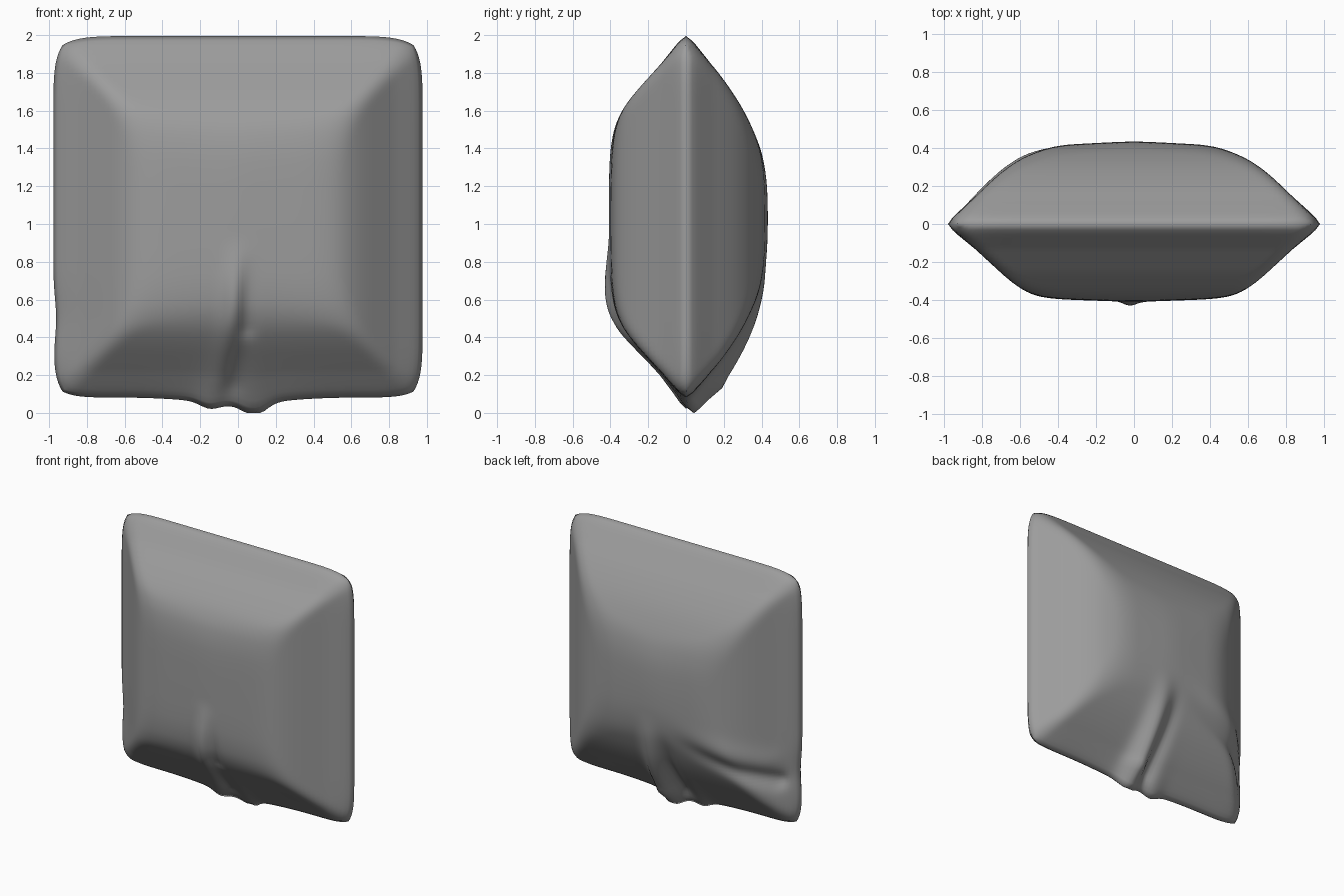
import bpy, bmesh
from math import exp, hypot

if "Cube" in bpy.data.objects:
    bpy.data.objects.remove(bpy.data.objects["Cube"])

N = 80  # grid cells across each cushion panel

# puff depth against distance in from the seam
FRONT_X = [(0, 0), (0.36, 0.325), (0.42, 0.362), (0.5, 0.388), (0.6, 0.402), (1, 0.425)]
FRONT_Z = [(0, 0), (0.35, 0.305), (0.44, 0.36), (0.6, 0.407), (0.75, 0.422), (1, 0.425)]
BACK_X = [(0, 0), (0.235, 0.23), (0.335, 0.312), (0.42, 0.36), (0.59, 0.418), (1, 0.452)]
BACK_Z = [(0, 0), (0.2, 0.175), (0.4, 0.305), (0.6, 0.392), (0.8, 0.44), (1, 0.45)]


def bell(d, w):
    return exp(-(d / w) ** 2)


def smooth_min(a, b, k=0.06):
    h = max(k - abs(a - b), 0) / k
    return min(a, b) - h * h * k / 4


def lookup(table, s):
    if s < 0:
        return -lookup(table, -s)
    s = s if s <= 1 else 2 - s
    for (a, p), (b, q) in zip(table, table[1:]):
        if s <= b:
            return p + (q - p) * (s - a) / (b - a)
    return table[-1][1]


def dome(table, c):
    # profile softened by averaging neighbouring samples
    return sum(lookup(table, 1 - abs(c) + 0.02 * k) for k in range(-4, 5)) / 9


def fold(x, z, path, width):
    # soft ridge along a segment, tapering at its far end
    (ax, az), (bx, bz) = path
    dx, dz = bx - ax, bz - az
    t = max(0, min(1, ((x - ax) * dx + (z - az) * dz) / (dx * dx + dz * dz)))
    return bell(hypot(x - ax - t * dx, z - az - t * dz), width) * (1 - t * t) ** 2


def point(u, v, side):
    # nearly square outline with clipped round corners
    x = 0.978 * u * (1 - 0.05 * abs(v) ** 12)
    z = 1.03 + 0.965 * v * (1 - 0.05 * abs(u) ** 12)
    edge = min(1 - abs(u), 1 - abs(v))
    if side < 0:
        d = smooth_min(dome(FRONT_X, u), dome(FRONT_Z, v))
    else:
        d = smooth_min(dome(BACK_X, u), dome(BACK_Z, v))
    pin = min(1, edge / 0.1)
    # gathered folds at the lower middle
    if side < 0:
        r = 0.04 * max(fold(x, z, ((-0.02, 0.55), (0.0, 0.95)), 0.06),
                       bell(z - 0.55, 0.5) * fold(x, z, ((-0.02, 0.55), (-0.16, -0.3)), 0.06))
        r -= 0.025 * fold(x, z, ((0.045, 0.45), (0.04, 0.85)), 0.045)
        r -= 0.03 * fold(x, z, ((-0.03, 0.1), (0.0, 0.5)), 0.06)
    else:
        r = 0.085 * fold(x, z, ((0.08, 0.15), (0.03, 0.85)), 0.08)
        r -= 0.045 * fold(x, z, ((-0.04, 0.12), (-0.08, 0.75)), 0.055)
        r -= 0.045 * fold(x, z, ((-0.85, 0.45), (-0.1, 0.7)), 0.065)
        r += 0.015 * fold(x, z, ((-0.8, 0.6), (-0.1, 0.82)), 0.08)
    d = max(smooth_min(d, 9) + r * pin, 0)
    # slightly raised seam bead
    if edge > 1e-6:
        d += 0.01 * min(1, max(0, (0.15 - edge) / 0.1))
    else:
        d = 0
    # sagging seam
    near = exp(-(1 + v) / 0.1)
    y = side * d + 0.045 * near * bell(x - 0.08, 0.1)
    z -= near * (0.06 * bell(x - 0.09, 0.08) + 0.03 * bell(x + 0.15, 0.07) + 0.025 * bell(x, 0.4))
    z += 0.02 * near * (1 - bell(x, 0.2)) * (1 - abs(u) ** 6)
    x += 0.015 * exp(-(1 + u) / 0.1) * bell(z - 0.5, 0.15)
    return x, y, max(z, 0)


# Cushion: two domed panels joined along the outer seam
bm = bmesh.new()
for side in (-1, 1):
    rows = [[bm.verts.new(point(2 * i / N - 1, 2 * j / N - 1, side))
             for i in range(N + 1)] for j in range(N + 1)]
    for j in range(N):
        for i in range(N):
            quad = [rows[j][i], rows[j][i + 1], rows[j + 1][i + 1], rows[j + 1][i]]
            bm.faces.new(quad if side < 0 else quad[::-1])
bmesh.ops.remove_doubles(bm, verts=bm.verts, dist=0.0005)
bmesh.ops.recalc_face_normals(bm, faces=bm.faces)
for f in bm.faces:
    f.smooth = True
mesh = bpy.data.meshes.new("cushion")
bm.to_mesh(mesh)
bm.free()
cushion = bpy.data.objects.new("cushion", mesh)
bpy.context.collection.objects.link(cushion)

# Dark grey cloth
cloth = bpy.data.materials.new("grey_cloth")
cloth.diffuse_color = (0.335, 0.335, 0.335, 1)
cloth.use_nodes = True
cloth.node_tree.nodes["Principled BSDF"].inputs["Base Color"].default_value = cloth.diffuse_color
mesh.materials.append(cloth)
